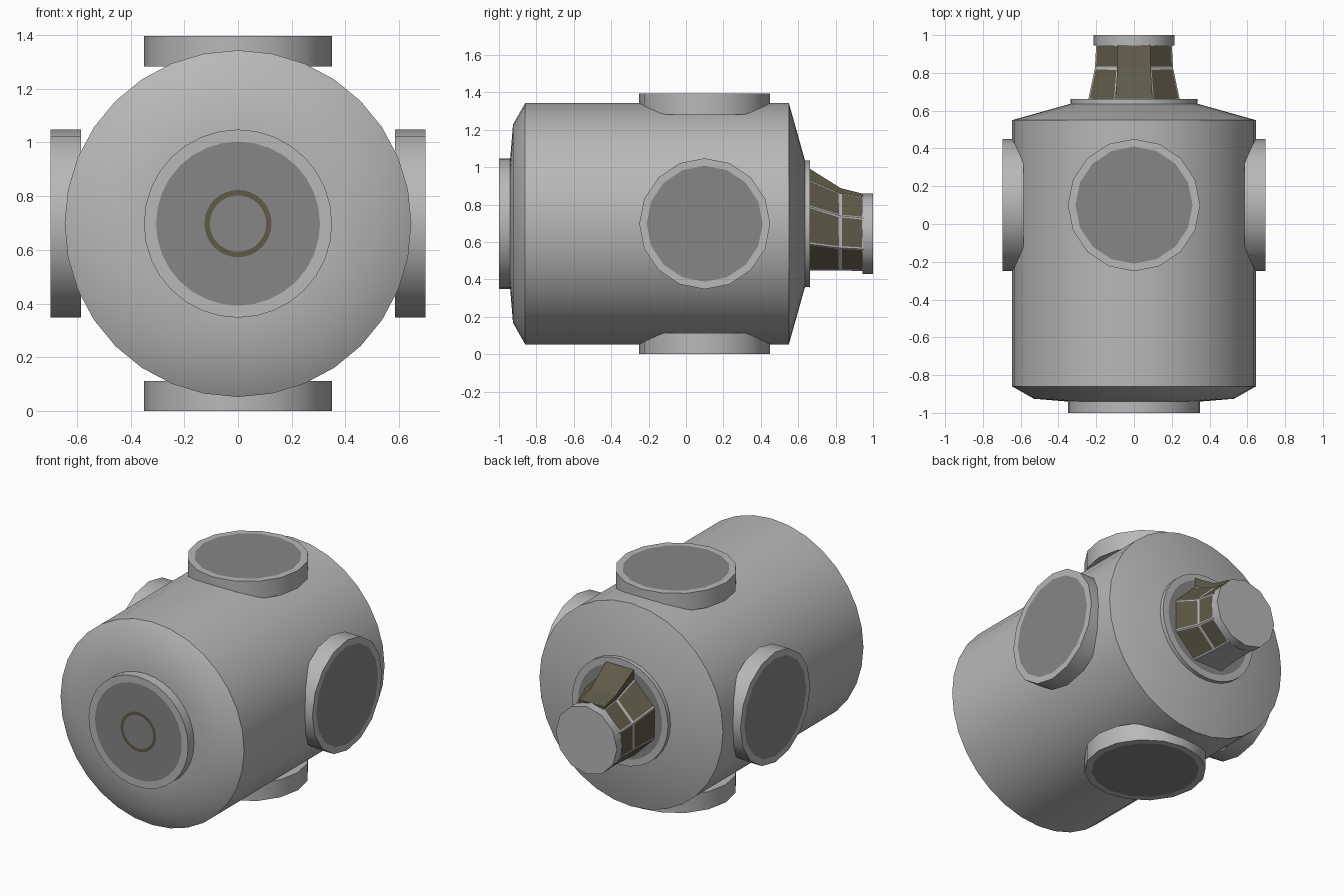
import bpy, bmesh, math
from mathutils import Vector

if "Cube" in bpy.data.objects:
    bpy.data.objects.remove(bpy.data.objects["Cube"])

CZ = 0.6975  # height of the main axis


def material(name, rgb):
    m = bpy.data.materials.new(name)
    m.diffuse_color = (*rgb, 1)
    m.use_nodes = True
    m.node_tree.nodes["Principled BSDF"].inputs["Base Color"].default_value = m.diffuse_color
    return m


GREY = material("hull grey", (0.48, 0.48, 0.48))
DARK = material("hatch grey", (0.24, 0.24, 0.24))
OLIVE = material("shutter olive", (0.115, 0.103, 0.064))


def finish(name, bm, mats, smooth=True):
    bmesh.ops.recalc_face_normals(bm, faces=bm.faces)
    me = bpy.data.meshes.new(name)
    bm.to_mesh(me)
    bm.free()
    for m in mats:
        me.materials.append(m)
    ob = bpy.data.objects.new(name, me)
    bpy.context.collection.objects.link(ob)
    if smooth:
        bpy.ops.object.select_all(action='DESELECT')
        ob.select_set(True)
        bpy.context.view_layer.objects.active = ob
        bpy.ops.object.shade_smooth_by_angle(angle=math.radians(32))
    return ob


def lathe(name, profile, direction, origin, sides, hatch=None, mats=(GREY, DARK)):
    """Spin (radius, distance) points round a direction; hatch = radius of the dark end disc."""
    bm = bmesh.new()
    q = Vector(direction).to_track_quat('Z', 'Y')
    prof = list(profile) + ([(hatch, profile[-1][1])] if hatch else [])
    rings = []
    for r, d in prof:
        rings.append([bm.verts.new(Vector(origin) + q @ Vector(
            (r * math.cos(2 * math.pi * i / sides), r * math.sin(2 * math.pi * i / sides), d)))
            for i in range(sides)])
    for a, b in zip(rings, rings[1:]):
        for i in range(sides):
            j = (i + 1) % sides
            bm.faces.new((a[i], a[j], b[j], b[i]))
    bm.faces.new(rings[0][::-1])
    end = bm.faces.new(rings[-1])
    end.material_index = 1 if hatch else 0
    return finish(name, bm, mats)


# Pressure hull with domed front and conical back
axis = (0, 0, CZ)
lathe("hull", [(0.35, -0.94), (0.53, -0.925), (0.645, -0.86), (0.645, 0.55), (0.335, 0.637)],
      (0, 1, 0), axis, 32)

# Front and back docking rings
lathe("front_port", [(0.35, 0.92), (0.35, 1.0)], (0, -1, 0), axis, 32, 0.305)
lathe("back_port", [(0.337, 0.62), (0.337, 0.662)], (0, 1, 0), axis, 32, 0.295)

# Four radial docking ports
for name, d in (("right", (1, 0, 0)), ("left", (-1, 0, 0)), ("top", (0, 0, 1)), ("bottom", (0, 0, -1))):
    lathe(name + "_port", [(0.35, 0.585), (0.35, 0.6975)], d, (0, 0.1, CZ), 16, 0.31)

# Thin painted ring on the front hatch
bm = bmesh.new()
pts = [[bm.verts.new((r * math.cos(i * math.pi / 16), -1.0005, CZ + r * math.sin(i * math.pi / 16)))
        for i in range(32)] for r in (0.105, 0.125)]
for i in range(32):
    j = (i + 1) % 32
    bm.faces.new((pts[0][i], pts[0][j], pts[1][j], pts[1][i]))
for f in bm.faces:
    if f.normal.y > 0:
        f.normal_flip()
finish("hatch_ring", bm, [OLIVE], False)

# Observation turret: eight-sided loft with two rows of inset panels
bm = bmesh.new()
rings = []
for y, z, apothem in ((0.655, 0.69, 0.243), (0.825, 0.654, 0.207), (0.95, 0.645, 0.2)):
    R = apothem / math.cos(math.pi / 8)
    rings.append([bm.verts.new((R * math.cos((i + 0.5) * math.pi / 4), y,
                                z + R * math.sin((i + 0.5) * math.pi / 4))) for i in range(8)])
panels = []
for a, b in zip(rings, rings[1:]):
    for i in range(8):
        j = (i + 1) % 8
        f = bm.faces.new((a[i], a[j], b[j], b[i]))
        if i not in (1, 5):  # top carries the shutter, bottom is plain
            panels.append(f)
bmesh.ops.recalc_face_normals(bm, faces=bm.faces)
bmesh.ops.inset_individual(bm, faces=panels, thickness=0.012)
for f in panels:
    f.material_index = 1
finish("turret", bm, [GREY, OLIVE], False)

# Raised shutter over the top of the turret
bm = bmesh.new()
rows = []
for y, lo, hi, w in ((0.664, 0.92, 0.99, 0.098), (0.828, 0.85, 0.887, 0.088), (0.945, 0.835, 0.858, 0.086)):
    rows.append([bm.verts.new(p) for p in ((-w, y, lo), (w, y, lo), (w, y, hi), (-w, y, hi))])
for a, b in zip(rows, rows[1:]):
    for i in range(4):
        j = (i + 1) % 4
        bm.faces.new((a[i], a[j], b[j], b[i]))
bm.faces.new(rows[0])
bm.faces.new(rows[-1])
finish("top_shutter", bm, [OLIVE], False)

# Round end cap of the turret
lathe("turret_cap", [(0.215, 0.945), (0.215, 1.0)], (0, 1, 0), (0, 0, 0.645), 12)
